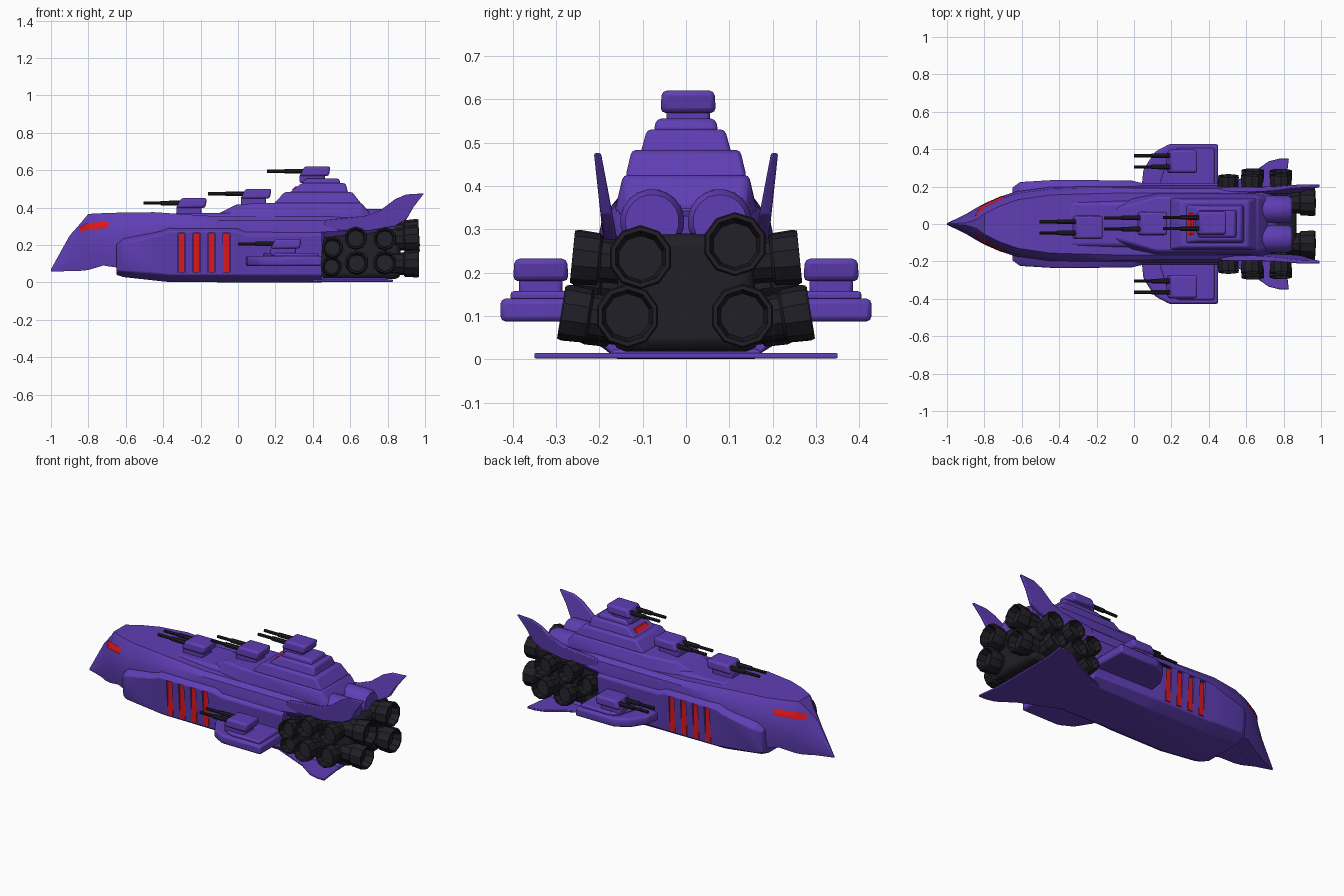
import bpy, bmesh, math
from mathutils import Vector
from mathutils.bvhtree import BVHTree

if "Cube" in bpy.data.objects:
    bpy.data.objects.remove(bpy.data.objects["Cube"])


def material(name, rgb):
    m = bpy.data.materials.new(name)
    m.diffuse_color = (*rgb, 1)
    m.use_nodes = True
    m.node_tree.nodes["Principled BSDF"].inputs["Base Color"].default_value = m.diffuse_color
    return m


PURPLE = material("purple", (0.115, 0.048, 0.46))
DARK = material("engine_black", (0.014, 0.014, 0.02))
RED = material("red", (0.72, 0.008, 0.012))


def make(name, verts, faces, mat, bevel=0.0):
    me = bpy.data.meshes.new(name)
    me.from_pydata([tuple(v) for v in verts], [], faces)
    bm = bmesh.new()
    bm.from_mesh(me)
    bmesh.ops.recalc_face_normals(bm, faces=bm.faces)
    bm.to_mesh(me)
    bm.free()
    me.materials.append(mat)
    ob = bpy.data.objects.new(name, me)
    bpy.context.collection.objects.link(ob)
    if bevel:
        b = ob.modifiers.new("bevel", "BEVEL")
        b.width, b.segments, b.limit_method = bevel, 2, "ANGLE"
        b.angle_limit = math.radians(25)
    return ob


def rings(name, loops, mat, bevel=0.0):
    """Skin a list of equal closed loops and cap both ends."""
    n = len(loops[0])
    verts = [v for l in loops for v in l]
    faces = [(i*n + j, i*n + (j+1) % n, (i+1)*n + (j+1) % n, (i+1)*n + j)
             for i in range(len(loops) - 1) for j in range(n)]
    faces += [tuple(range(n)), tuple(range(len(verts) - n, len(verts)))]
    return make(name, verts, faces, mat, bevel)


def hull(name, stations, bevel=0.0):
    """Each station is x followed by half section (y, z) points, mirrored in y."""
    return rings(name, [[(x, y, z) for y, z in half] + [(x, -y, z) for y, z in half[::-1]]
                        for x, *half in stations], PURPLE, bevel)


def tier(name, low, high, mat=PURPLE, bevel=0.01):
    """Tapered block; low and high are (x0, x1, y0, y1, z)."""
    return rings(name, [[(a, c, z), (b, c, z), (b, d, z), (a, d, z)]
                        for a, b, c, d, z in (low, high)], mat, bevel)


def prism(name, pts, z0, z1, bevel=0.0, s=1):
    return rings(name, [[(x, s*y, z) for x, y in pts] for z in (z0, z1)], PURPLE, bevel)


def lathe(name, tip, direction, profile, mat=DARK, sides=10):
    """Profile of (distance from tip, radius) turned around a direction."""
    q = Vector(direction).to_track_quat("Z", "Y")
    return rings(name, [[Vector(tip) + q @ Vector((r*math.cos(2*math.pi*(i+.5)/sides),
                 r*math.sin(2*math.pi*(i+.5)/sides), d)) for i in range(sides)]
                 for d, r in profile], mat)


def nozzle(name, tip, direction, r, length):
    lathe(name, tip, direction, [(-length, r*.8), (-length*.55, r*.82), (-length*.5, r*.95),
          (-.01, r), (0, r*.95), (0, r*.82), (-length*.3, r*.7)])


def turret(name, tip, y, z, w=.064):
    """Gun house with a base and twin barrels; tip is the muzzle x."""
    a, b = tip + .165, tip + .34
    tier(name + "_base", (a+.01, b-.03, y-.05, y+.05, z-.03), (a+.01, b-.03, y-.05, y+.05, z+.02))
    tier(name + "_house", (a+.01, b-.01, y-w, y+w, z+.008), (a+.035, b, y-w*.95, y+w*.95, z+.06), bevel=.012)
    for k, o in enumerate((-.03, .03)):
        lathe(f"{name}_barrel_{k}", (tip, y+o, z+.034), (-1, 0, 0),
              [(0, .009), (-.09, .009), (-.095, .013), (-.22, .014)], sides=8)


# Upper hull with pointed prow
upper = hull("upper_hull", [
    (-1, (.003, .058), (.004, .062), (.003, .066), (.001, .07)),
    (-.9, (.04, .06), (.052, .11), (.032, .2), (.006, .25)),
    (-.84, (.075, .062), (.088, .14), (.07, .25), (.025, .318)),
    (-.8, (.09, .066), (.11, .17), (.098, .29), (.055, .366)),
    (-.72, (.125, .09), (.145, .19), (.135, .3), (.095, .37)),
    (-.62, (.16, .075), (.178, .21), (.165, .315), (.13, .373)),
    (-.45, (.18, .075), (.2, .25), (.188, .33), (.155, .375)),
    (-.3, (.18, .075), (.205, .27), (.192, .33), (.16, .365)),
    (-.1, (.18, .075), (.205, .27), (.192, .33), (.165, .352)),
    (.44, (.18, .075), (.205, .27), (.19, .33), (.165, .352)),
    (.46, (.18, .24), (.2, .27), (.188, .33), (.165, .352)),
    (.68, (.16, .26), (.175, .28), (.17, .33), (.15, .35)),
    (.76, (.14, .27), (.15, .285), (.14, .31), (.12, .33))])

# Lower armoured hull with vent slots
armour = hull("lower_armour", [
    (-.65, (.12, .04), (.18, .06), (.195, .19), (.165, .205)),
    (-.61, (.14, .028), (.205, .06), (.225, .21), (.18, .235)),
    (-.41, (.15, .006), (.215, .045), (.237, .255), (.2, .275)),
    (-.37, (.15, .002), (.215, .04), (.237, .272), (.2, .29)),
    (-.01, (.15, 0), (.215, .04), (.232, .272), (.2, .29)),
    (.04, (.15, 0), (.21, .04), (.22, .25), (.2, .275)),
    (.45, (.16, 0), (.2, .04), (.22, .25), (.195, .275))], .006)
for i in range(4):
    x = -.302 + i*.08
    cut = tier(f"slot_cutter_{i}", (x-.018, x+.018, -.3, .3, .05), (x-.018, x+.018, -.3, .3, .264), bevel=0)
    core = tier(f"slot_core_{i}", (x-.03, x+.03, -.208, .208, .0), (x-.03, x+.03, -.208, .208, .3), bevel=0)
    for helper in (cut, core):
        helper.hide_render = True
    # keep only the outer ends of the cutter
    d = cut.modifiers.new("ends", "BOOLEAN")
    d.operation, d.object = "DIFFERENCE", core
    m = armour.modifiers.new("slot", "BOOLEAN")
    m.operation, m.object = "DIFFERENCE", cut
    for s, side in ((1, "left"), (-1, "right")):
        y0, y1 = sorted((s*.2, s*.22))
        tier(f"red_vent_{side}_{i}", (x-.017, x+.017, y0, y1, .052), (x-.017, x+.017, y0, y1, .262), RED, 0)

# Red eye plates laid on the prow
tree = BVHTree.FromPolygons([v.co for v in upper.data.vertices], [p.vertices[:] for p in upper.data.polygons])
for s, side in ((1, "left"), (-1, "right")):
    n, verts = 14, []
    for i in range(n + 1):
        t = i/n
        x = -.848 + .158*t
        lo, hi = .272 + .02*t, .29 + .09*min(t, .25) + .012*t
        for k in range(4):
            z = lo + (hi - lo)*k/3
            hit = tree.ray_cast(Vector((x, s, z)), Vector((0, -s, 0)))[0]
            verts.append((x - .002, (hit.y if hit else 0) + s*.005, z + .001))
    make(f"eye_{side}", verts, [(i*4+k, i*4+k+1, i*4+k+5, i*4+k+4)
         for i in range(n) for k in range(3)], RED)

# Stepped superstructure
tier("deck_ridge", (-.38, .72, -.13, .13, .34), (-.33, .68, -.11, .11, .372))
hull("deck_tier_1", [
    (-.11, (.09, .34), (.08, .365)), (-.01, (.14, .34), (.105, .415)),
    (.12, (.165, .34), (.145, .425)), (.66, (.165, .34), (.145, .425)),
    (.71, (.155, .33), (.13, .365))], .01)
tier("deck_tier_2", (.19, .66, -.14, .14, .42), (.25, .61, -.125, .125, .483))
tier("bridge", (.27, .59, -.105, .105, .475), (.34, .575, -.09, .09, .53))
tier("bridge_roof", (.34, .55, -.075, .075, .525), (.36, .54, -.068, .068, .555))
tier("bridge_window", (.287, .31, -.06, .06, .494), (.305, .33, -.055, .055, .512), RED, 0)

# Deck turrets
turret("fore_turret", -.505, -.018, .39)
turret("middle_turret", -.16, .003, .44)
turret("bridge_turret", .155, .005, .56)

# Parts on both sides
for s, side in ((1, "left"), (-1, "right")):
    # Sponson with turret
    prism(f"sponson_{side}", [(.04, .19), (.05, .29), (.11, .385), (.19, .428), (.45, .428), (.45, .19)],
          .087, .14, .012, s)
    prism(f"sponson_step_{side}", [(.13, .19), (.19, .385), (.24, .405), (.43, .405), (.43, .19)],
          .135, .157, .008, s)
    turret(f"side_turret_{side}", 0, s*.335, .172)
    # Swept tail fin, leaning outward and thinning to the edge
    prof = [(.45, .28), (.47, .335), (.68, .355), (.76, .385), (.84, .445), (.9, .47), (.995, .476),
            (.94, .405), (.9, .335), (.84, .3), (.7, .275)]
    loops = []
    for off in (-1, 1):
        loops.append([(x, s*(.175 + .03*max(0, (z-.28)/.2) + off*(.016 - .04*max(0, z-.28))), z)
                      for x, z in prof])
    rings(f"tail_fin_{side}", loops, PURPLE, .005)
    # Purple engine cowls
    lathe(f"engine_cowl_{side}", (.845, s*.078, .318), (1, 0, 0),
          [(-.27, .06), (-.22, .075), (-.02, .074), (0, .062)], PURPLE, 20)
    # Outward facing nozzles
    for k, (x, z, y, r) in enumerate([(.505, .19, .258, .058), (.63, .238, .262, .062), (.785, .235, .262, .062),
                                      (.635, .108, .288, .064), (.785, .11, .285, .064), (.5, .09, .235, .055)]):
        nozzle(f"side_nozzle_{side}_{k}", (x, s*y, z), (0, s, .1 if z > .2 else .16), r, .12)

# Engine block and rear nozzles
tier("engine_block", (.44, .87, -.17, .17, .018), (.44, .87, -.15, .15, .29), DARK, .03)
for k, (y, z) in enumerate([(.113, .266), (-.105, .236), (.13, .1), (-.135, .1)]):
    nozzle(f"rear_nozzle_{k}", (.968, y, z), (1, 0, .06 if z > .2 else 0), .074, .15)

# Flat keel plate with delta wings
half = [(.38, .16), (.62, .265), (.72, .335), (.78, .35), (.828, .35), (.81, .2)]
prism("keel_plate", half + [(x, -y) for x, y in half[::-1]], .002, .014, .003)
tier("keel_spine", (.4, .8, -.18, .18, .002), (.4, .8, -.17, .17, .024))

# Smooth shading with sharp edges kept
for ob in bpy.data.objects:
    ob.select_set(not ob.hide_render)
    bpy.context.view_layer.objects.active = ob
bpy.ops.object.shade_smooth_by_angle(angle=math.radians(32))
